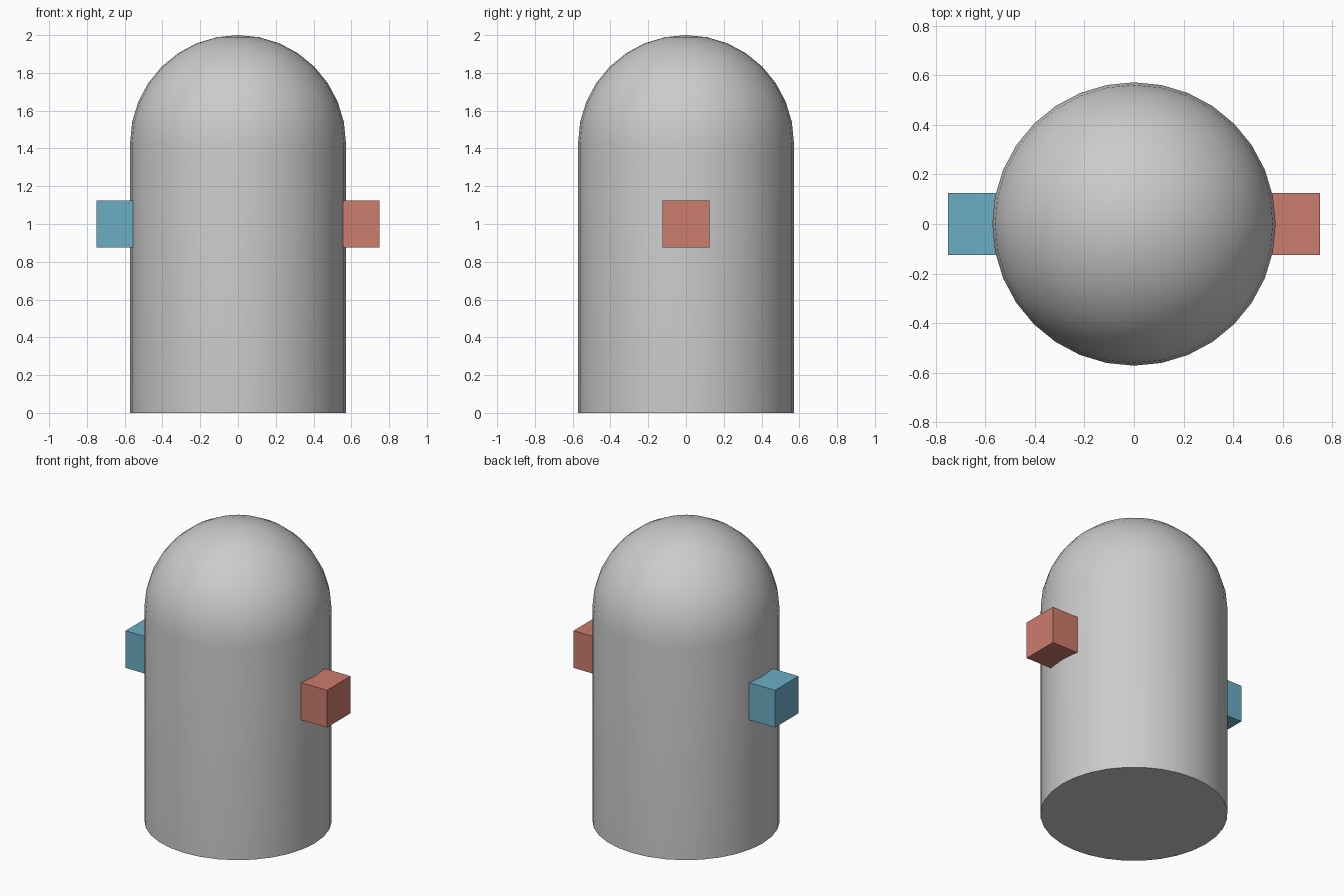
import bpy, bmesh, math

if "Cube" in bpy.data.objects:
    bpy.data.objects.remove(bpy.data.objects["Cube"])

R = 4 / 7            # body radius
H = 2 - R            # height where the dome starts
SEGS, RINGS = 32, 8


def make_object(name, bm):
    bmesh.ops.recalc_face_normals(bm, faces=bm.faces)
    mesh = bpy.data.meshes.new(name)
    bm.to_mesh(mesh)
    bm.free()
    obj = bpy.data.objects.new(name, mesh)
    bpy.context.collection.objects.link(obj)
    return obj


# Domed body: one quarter-arc profile spun around the z axis
profile = [(0, 0, 0), (R, 0, 0)]
for i in range(RINGS + 1):
    a = math.pi / 2 * i / RINGS
    profile.append((R * math.cos(a), 0, H + R * math.sin(a)))
bm = bmesh.new()
verts = [bm.verts.new(p) for p in profile]
edges = [bm.edges.new(pair) for pair in zip(verts, verts[1:])]
bmesh.ops.spin(bm, geom=verts + edges, cent=(0, 0, 0), axis=(0, 0, 1),
               angle=2 * math.pi, steps=SEGS)
bmesh.ops.remove_doubles(bm, verts=bm.verts, dist=1e-4)
body = make_object("domed_body", bm)
bpy.context.view_layer.objects.active = body
body.select_set(True)
bpy.ops.object.shade_smooth_by_angle(angle=math.radians(30))
body.select_set(False)

# Coloured side blocks, partly sunk into the body
for name, side, color in (("right_block", 1, (0.60, 0.20, 0.15, 1)),
                          ("left_block", -1, (0.15, 0.42, 0.56, 1))):
    bm = bmesh.new()
    bmesh.ops.create_cube(bm, size=0.25)
    block = make_object(name, bm)
    block.location = (side * 0.625, 0, 1)
    mat = bpy.data.materials.new(name + "_color")
    mat.diffuse_color = color
    mat.use_nodes = True
    mat.node_tree.nodes["Principled BSDF"].inputs["Base Color"].default_value = mat.diffuse_color
    block.data.materials.append(mat)
